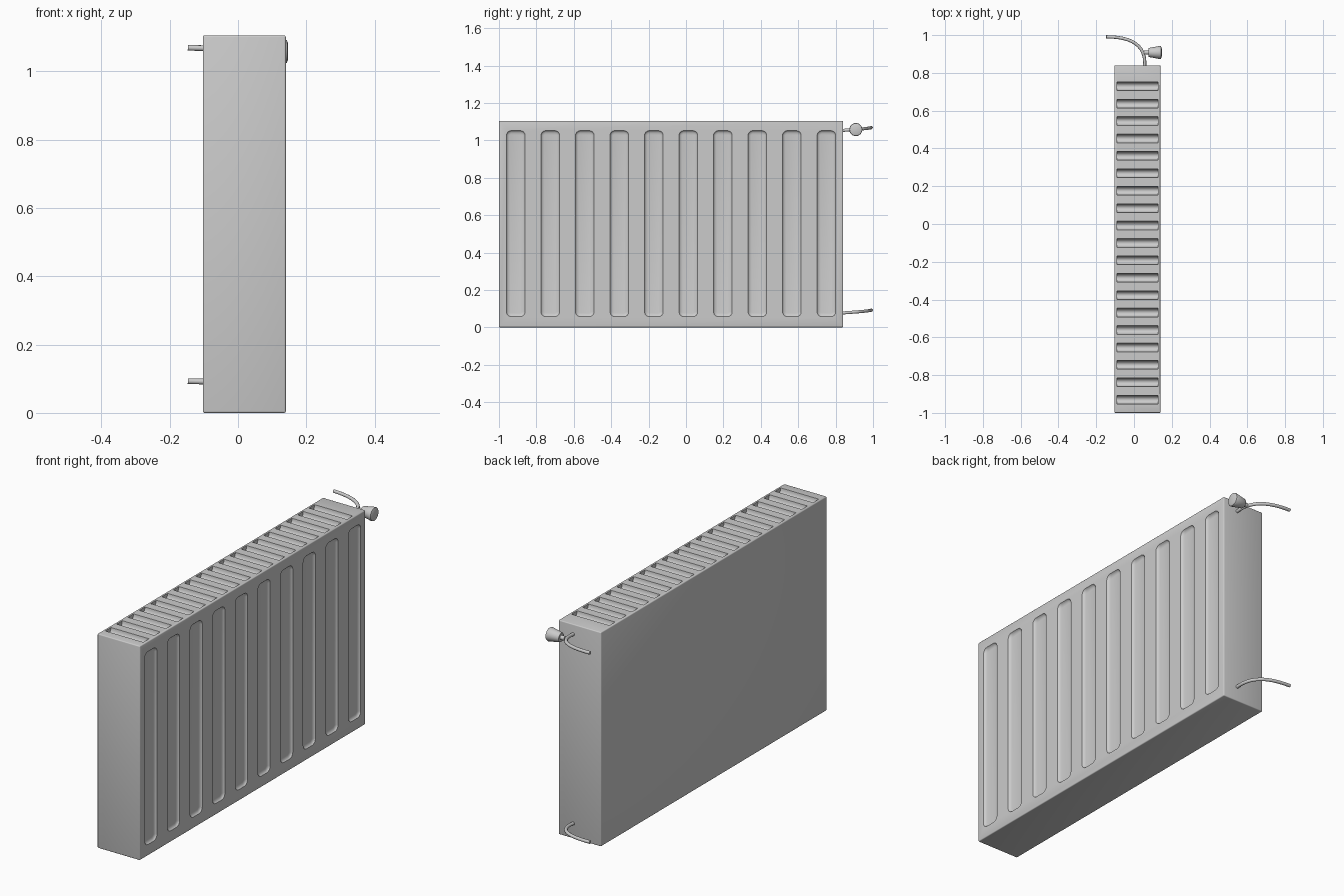
import bpy, bmesh, math
from mathutils import Vector

if "Cube" in bpy.data.objects:
    bpy.data.objects.remove(bpy.data.objects["Cube"])

X0, X1, Y0, Y1, H = -0.103, 0.14, -1.0, 0.84, 1.105


def finish(name, bm):
    bmesh.ops.recalc_face_normals(bm, faces=bm.faces)
    me = bpy.data.meshes.new(name)
    bm.to_mesh(me)
    bm.free()
    ob = bpy.data.objects.new(name, me)
    bpy.context.collection.objects.link(ob)
    return ob


def activate(ob):
    bpy.ops.object.select_all(action='DESELECT')
    ob.select_set(True)
    bpy.context.view_layer.objects.active = ob


def smooth(ob, deg=30):
    activate(ob)
    bpy.ops.object.shade_smooth_by_angle(angle=math.radians(deg))


def loft(bm, rings):
    """Closed solid through a list of equal-length point rings."""
    vs = [[bm.verts.new(p) for p in r] for r in rings]
    n = len(vs[0])
    for a, b in zip(vs, vs[1:]):
        for i in range(n):
            j = (i + 1) % n
            bm.faces.new((a[i], a[j], b[j], b[i]))
    bm.faces.new(vs[0])
    bm.faces.new(vs[-1])


def rounded_rect(w, h, r, seg=4):
    pts = []
    for k, (sx, sy) in enumerate(((1, 1), (-1, 1), (-1, -1), (1, -1))):
        for i in range(seg + 1):
            a = math.pi / 2 * (k + i / seg)
            pts.append((sx * (w / 2 - r) + r * math.cos(a),
                        sy * (h / 2 - r) + r * math.sin(a)))
    return pts


# casing with softened edges
bm = bmesh.new()
bmesh.ops.create_cube(bm, size=1)
for v in bm.verts:
    v.co = (X0 + (v.co.x + .5) * (X1 - X0), Y0 + (v.co.y + .5) * (Y1 - Y0),
            (v.co.z + .5) * H)
bmesh.ops.bevel(bm, geom=bm.edges[:], offset=0.005, segments=3, profile=0.5,
                affect='EDGES')
casing = finish("radiator_casing", bm)

# pressed channels in the front panel
cut = bmesh.new()
for i in range(10):
    yc = -0.91 + i * 0.1845
    rings = []
    for x, s in ((X1 + .01, 0), (X1, 0), (X1 - .005, .003),
                 (X1 - .009, .009), (X1 - .011, .018)):
        rings.append([(x, yc + a, 0.555 + b) for a, b in
                      rounded_rect(0.10 - 2 * s, 0.995 - 2 * s, 0.026 - s)])
    loft(cut, rings)

# trough-shaped grille slots in the top
for i in range(19):
    yc = -0.93 + i * 0.0922
    prof = [(0.023, 0.01)] + [
        (0.023 * math.cos(math.pi * k / 10), -0.03 * math.sin(math.pi * k / 10))
        for k in range(11)] + [(-0.023, 0.01)]
    loft(cut, [[(x, yc + a, H + b) for a, b in prof] for x in (-0.09, 0.127)])

cutter = finish("recess_cutter", cut)
cutter.hide_render = True
mod = casing.modifiers.new("recesses", 'BOOLEAN')
mod.operation, mod.solver, mod.object = 'DIFFERENCE', 'EXACT', cutter
activate(casing)
bpy.ops.object.modifier_apply(modifier=mod.name)
bpy.data.objects.remove(cutter)
smooth(casing)


# supply and return pipes bending back to the wall
def pipe(name, z):
    cu = bpy.data.curves.new(name, 'CURVE')
    cu.dimensions = '3D'
    cu.bevel_depth, cu.bevel_resolution, cu.use_fill_caps = 0.0085, 3, True
    cu.resolution_u = 12
    sp = cu.splines.new('BEZIER')
    sp.bezier_points.add(1)
    ends = (((0.056, 0.83, z), (0, -.05, 0), (0.012, 0.12, 0.008)),
            ((-0.147, 0.991, z + 0.016), (0.13, 0, -0.003), (-.05, 0, 0)))
    for p, (co, l, r) in zip(sp.bezier_points, ends):
        p.co = co
        p.handle_left = Vector(co) + Vector(l)
        p.handle_right = Vector(co) + Vector(r)
    ob = bpy.data.objects.new(name, cu)
    bpy.context.collection.objects.link(ob)
    activate(ob)
    bpy.ops.object.convert(target='MESH')
    smooth(bpy.context.object, 40)


pipe("supply_pipe", 1.053)
pipe("return_pipe", 0.077)

# flared valve knob on the supply pipe
bm = bmesh.new()
loft(bm, [[(x, 0.908 + r * math.cos(a), 1.058 + r * math.sin(a))
           for a in (2 * math.pi * k / 24 for k in range(24))]
          for x, r in ((0.054, 0.011), (0.076, 0.011), (0.076, 0.022),
                       (0.079, 0.024), (0.138, 0.035), (0.143, 0.033),
                       (0.147, 0.022))])
smooth(finish("valve_knob", bm), 35)
